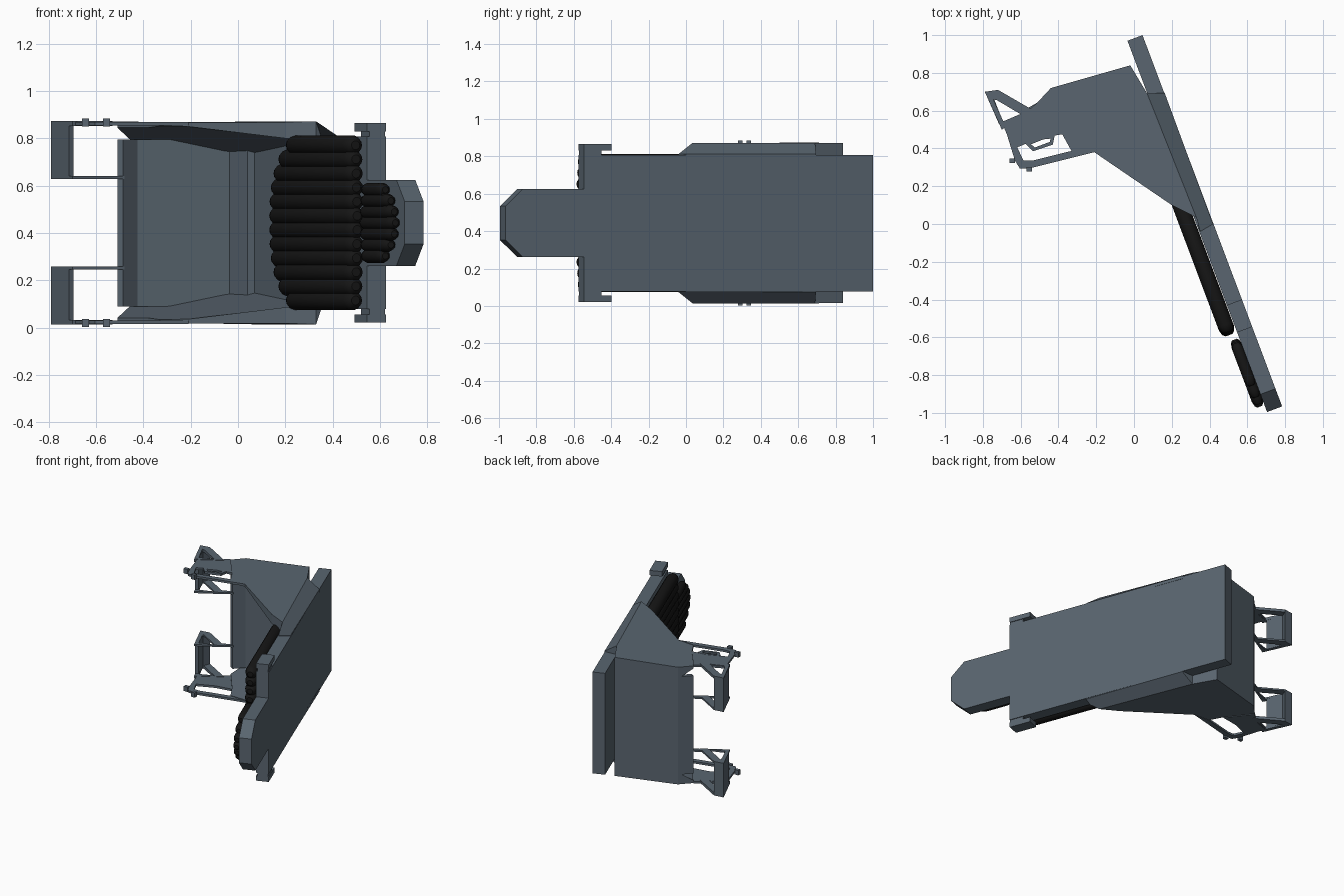
import bpy, bmesh, math
from mathutils import Matrix, Vector

if "Cube" in bpy.data.objects:
    bpy.data.objects.remove(bpy.data.objects["Cube"])

ZC = 0.443  # mid height, the mirror plane
# slab frame: s runs down the slab, second axis is its outward normal
D = Vector((0.352, -0.936, 0)).normalized()
N = Vector((-D.y, D.x, 0))
SLAB = Matrix(((D.x, N.x, 0, 0.045), (D.y, N.y, 0, 1.0), (0, 0, 1, ZC), (0, 0, 0, 1)))
MID = Matrix.Translation((0, 0, ZC))


def material(name, col):
    m = bpy.data.materials.new(name)
    m.diffuse_color = (*col, 1)
    m.use_nodes = True
    m.node_tree.nodes["Principled BSDF"].inputs["Base Color"].default_value = m.diffuse_color
    return m


STEEL = material("slate", (0.10, 0.13, 0.16))
BLACK = material("black", (0.008, 0.008, 0.008))


def finish(name, bm, matrix=MID, mirror=False, mat=STEEL):
    bmesh.ops.recalc_face_normals(bm, faces=bm.faces[:])
    me = bpy.data.meshes.new(name)
    bm.to_mesh(me)
    bm.free()
    ob = bpy.data.objects.new(name, me)
    bpy.context.collection.objects.link(ob)
    ob.matrix_world = matrix
    me.materials.append(mat)
    if mirror:
        mod = ob.modifiers.new("mirror", 'MIRROR')
        mod.use_axis = (False, False, True)
    return ob


def loft(bm, rings, caps=True, closed=False):
    """Join equal point rings into a skin."""
    rows = [[bm.verts.new(p) for p in r] for r in rings]
    n = len(rows[0])
    pairs = list(zip(rows, rows[1:])) + ([(rows[-1], rows[0])] if closed else [])
    for a, b in pairs:
        for i in range(n):
            j = (i + 1) % n
            bm.faces.new((a[i], a[j], b[j], b[i]))
    if caps:
        bm.faces.new(rows[0])
        bm.faces.new(rows[-1])


def prism(name, pts, z0=None, z1=None, mirror=True):
    """Plan outline between two world heights, or (x, y, outer, inner) per point."""
    bm = bmesh.new()
    lo = [(p[0], p[1], (p[3] if z0 is None else z0) - ZC) for p in pts]
    hi = [(p[0], p[1], (p[2] if z1 is None else z1) - ZC) for p in pts]
    loft(bm, [lo, hi])
    return finish(name, bm, mirror=mirror)


def ring(name, outer, inner, z0, z1, mirror=True):
    """Flat frame with a hole."""
    bm = bmesh.new()
    loft(bm, [[(x, y, z - ZC) for x, y in o] for o, z in
              ((outer, z0), (outer, z1), (inner, z1), (inner, z0))], caps=False, closed=True)
    return finish(name, bm, mirror=mirror)


def slab_part(name, prof, t0, t1, mirror=False):
    """Outline in (s, z) on the slab, thickened along its normal."""
    bm = bmesh.new()
    loft(bm, [[(s, t, z) for s, z in prof] for t in (t0, t1)])
    return finish(name, bm, SLAB, mirror)


# long stepped base slab with chamfered nose
half = [(0, 0.365), (1.65, 0.365), (1.65, 0.182), (2.0, 0.182), (2.1, 0.09)]
slab_part("base_slab", half + [(s, -z) for s, z in reversed(half)], -0.085, 0)

# side lugs at the neck
slab_part("lug_stem", [(1.55, 0.36), (1.65, 0.36), (1.65, 0.39), (1.55, 0.39)], -0.075, -0.005, True)
slab_part("lug_head", [(1.495, 0.387), (1.65, 0.387), (1.65, 0.422), (1.495, 0.422)], -0.085, 0, True)


def tube_bank(name, count, half_width, radius, offset, span):
    bm = bmesh.new()
    for k in range(count):
        u = -1 + 2 * k / (count - 1)
        z = u * half_width
        s0, s1 = span(abs(u))
        rings = []
        for s, r in ((s0, 0.45), (s0 + 0.012, 0.8), (s0 + 0.04, 1), (s1 - 0.04, 1),
                     (s1 - 0.012, 0.8), (s1, 0.45)):
            rings.append([(s, offset + math.cos(a) * radius * r, z + math.sin(a) * radius * r)
                          for a in [math.tau * i / 14 for i in range(14)]])
        loft(bm, rings)
    ob = finish(name, bm, SLAB, mat=BLACK)
    for p in ob.data.polygons:
        p.use_smooth = len(p.vertices) == 4


# black padded tubes on the inner face of the slab
tube_bank("main_tubes", 12, 0.328, 0.042, -0.13, lambda u: (0.67 + 0.2 * u ** 3, 1.65 - 0.02 * u))
tube_bank("nose_tubes", 7, 0.14, 0.03, -0.112, lambda u: (1.68 + 0.02 * u, 2.06 - 0.12 * u * u))

# thick side cheeks of the bucket, tapering inwards to the back
prism("side_cheek", [
    (-0.44, 0.72, 0.865, 0.78), (-0.02, 0.84, 0.87, 0.735), (0.07, 0.69, 0.872, 0.74),
    (0.33, 0.035, 0.872, 0.79), (0.2, 0.1, 0.868, 0.80), (-0.21, 0.38, 0.868, 0.85),
    (-0.33, 0.385, 0.867, 0.852), (-0.38, 0.475, 0.866, 0.845), (-0.51, 0.645, 0.865, 0.845)])

# sloping skirt joining cheek to slab edge
prism("cheek_skirt", [
    (0.07, 0.69, 0.872, 0.78), (0.162, 0.695, 0.812, 0.79), (0.418, 0.0, 0.812, 0.79),
    (0.35, -0.04, 0.812, 0.79), (0.33, 0.035, 0.872, 0.79)])

# bent back wall of the bucket
prism("back_wall", [(-0.51, 0.645), (-0.44, 0.72), (-0.02, 0.84), (0.07, 0.69),
                    (0.04, 0.68), (-0.035, 0.805), (-0.425, 0.695), (-0.485, 0.63)],
      0.09, 0.795, mirror=False)

# thin arm plate reaching forward from each cheek
prism("arm_plate", [(-0.51, 0.645), (-0.56, 0.6), (-0.7, 0.54), (-0.655, 0.43), (-0.62, 0.405),
                    (-0.5, 0.455), (-0.38, 0.475)], 0.855, 0.87)

# lower guard strip of each arm
prism("arm_guard", [(-0.69, 0.53), (-0.63, 0.335), (-0.605, 0.295), (-0.55, 0.295), (-0.21, 0.38),
                    (-0.33, 0.387), (-0.54, 0.335), (-0.585, 0.335), (-0.62, 0.41)], 0.855, 0.87)

# triangular bracket frames, outer and inner, with their end block
tri_out = [(-0.79, 0.70), (-0.72, 0.71), (-0.53, 0.6), (-0.7, 0.5)]
tri_in = [(-0.745, 0.66), (-0.725, 0.655), (-0.59, 0.575), (-0.69, 0.54)]
ring("outer_bracket_frame", tri_out, tri_in, 0.853, 0.873)
ring("inner_bracket_frame", tri_out, tri_in, 0.628, 0.64)
prism("inner_bracket_tie", [(-0.59, 0.575), (-0.56, 0.615), (-0.49, 0.655), (-0.48, 0.63)], 0.628, 0.64)
prism("bracket_end_block", [(-0.79, 0.70), (-0.72, 0.71), (-0.74, 0.66), (-0.695, 0.545),
                            (-0.715, 0.53)], 0.63, 0.865)

# small pull loop on the upper arm
ring("pull_loop", [(-0.575, 0.425), (-0.535, 0.385), (-0.43, 0.42), (-0.42, 0.47), (-0.48, 0.465)],
     [(-0.545, 0.422), (-0.525, 0.405), (-0.445, 0.435), (-0.442, 0.452), (-0.48, 0.448)],
     0.855, 0.872, mirror=False)

# pivot studs on the guards
for name, x, y in (("front_stud", -0.555, 0.29), ("side_stud", -0.645, 0.335)):
    prism(name, [(x - 0.015, y - 0.012), (x + 0.015, y - 0.012), (x + 0.015, y + 0.012),
                 (x - 0.015, y + 0.012)], 0.85, 0.884)
